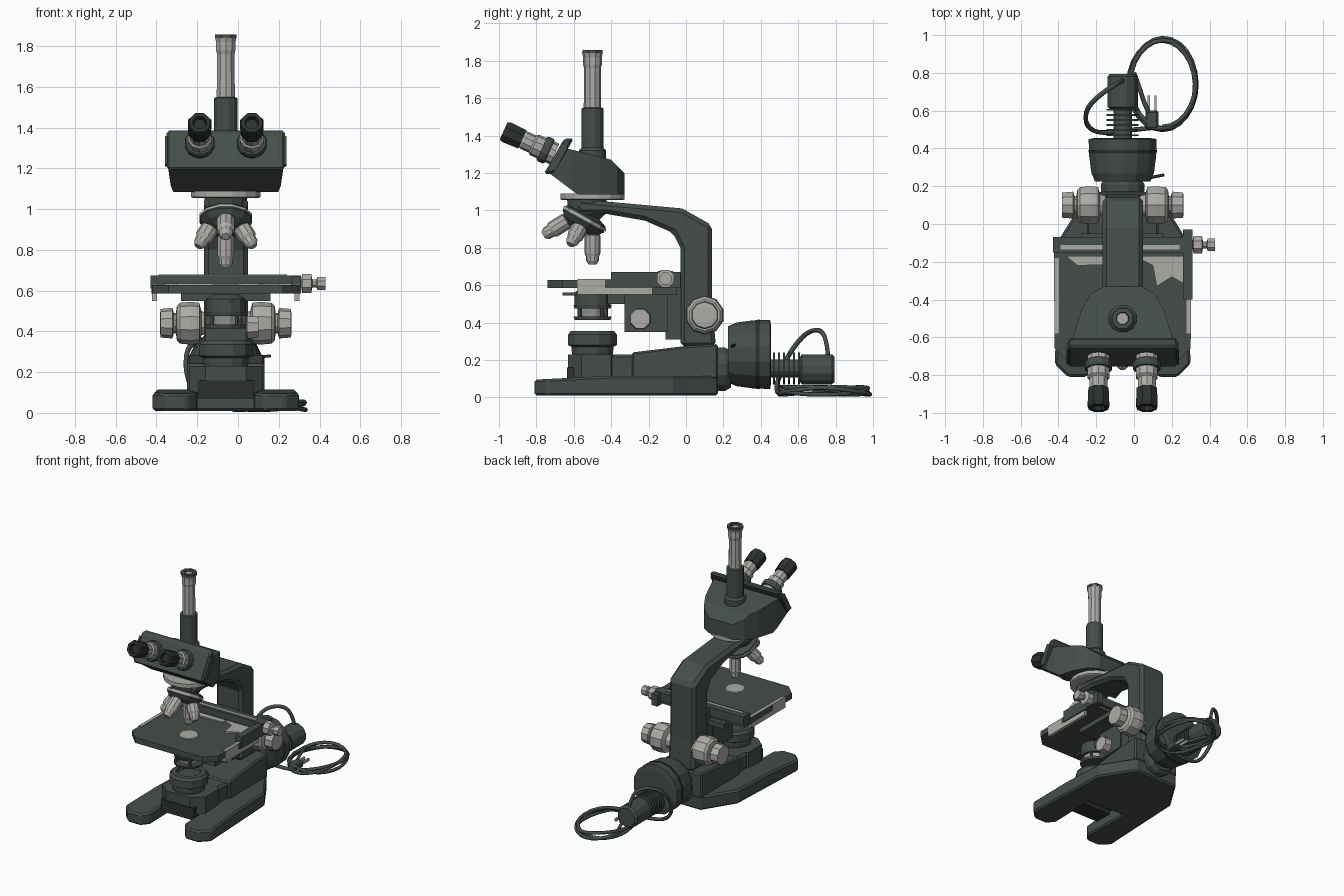
import bpy, bmesh, math
from mathutils import Vector

if "Cube" in bpy.data.objects:
    bpy.data.objects.remove(bpy.data.objects["Cube"])

CX = -0.06  # optical axis
OY = -0.5


def material(name, rgb):
    m = bpy.data.materials.new(name)
    m.use_nodes = True
    m.diffuse_color = (*rgb, 1)
    m.node_tree.nodes["Principled BSDF"].inputs["Base Color"].default_value = (*rgb, 1)
    return m


GREEN = material("dark green grey paint", (0.06, 0.076, 0.067))
SILVER = material("dull silver", (0.42, 0.41, 0.39))
BLACK = material("black rubber", (0.025, 0.03, 0.028))


def finish(name, bm, mat, bevel=0):
    bmesh.ops.recalc_face_normals(bm, faces=bm.faces)
    mesh = bpy.data.meshes.new(name)
    bm.to_mesh(mesh)
    bm.free()
    ob = bpy.data.objects.new(name, mesh)
    bpy.context.collection.objects.link(ob)
    mesh.materials.append(mat)
    if bevel:
        mod = ob.modifiers.new("bevel", "BEVEL")
        mod.width = bevel
        mod.segments = 1
        mod.limit_method = "ANGLE"
    return ob


def prism(name, pts, lo, hi, mat=GREEN, axis="z", bevel=0, cuts=()):
    """Extrude an outline along an axis; cuts are (point, normal) planes in y, z."""
    bm = bmesh.new()
    place = (lambda p, t: (p[0], p[1], t)) if axis == "z" else (lambda p, t: (t, p[0], p[1]))
    face = bm.faces.new([bm.verts.new(place(p, lo)) for p in pts])
    up = bmesh.ops.extrude_face_region(bm, geom=[face])["geom"]
    shift = Vector(place((0, 0), hi - lo))
    bmesh.ops.translate(bm, vec=shift, verts=[v for v in up if isinstance(v, bmesh.types.BMVert)])
    for co, no in cuts:
        geom = bm.verts[:] + bm.edges[:] + bm.faces[:]
        res = bmesh.ops.bisect_plane(bm, geom=geom, plane_co=(0, *co), plane_no=(0, *no), clear_outer=True)
        edges = [e for e in res["geom_cut"] if isinstance(e, bmesh.types.BMEdge)]
        bmesh.ops.edgeloop_fill(bm, edges=edges)
    return finish(name, bm, mat, bevel)


def box(name, x, y, z, mat=GREEN, bevel=0):
    return prism(name, [(x[0], y[0]), (x[1], y[0]), (x[1], y[1]), (x[0], y[1])], *z, mat, bevel=bevel)


def lathe(name, profile, origin, direction=(0, 0, 1), mat=GREEN, sides=12):
    """Turn a (radius, distance) profile about a direction."""
    bm = bmesh.new()
    rot = Vector(direction).to_track_quat("Z", "Y")
    rings = []
    for r, t in profile:
        ring = []
        for i in range(sides):
            a = math.tau * (i + 0.5) / sides
            ring.append(bm.verts.new(Vector(origin) + rot @ Vector((r * math.cos(a), r * math.sin(a), t))))
        rings.append(ring)
    for a, b in zip(rings, rings[1:]):
        for i in range(sides):
            j = (i + 1) % sides
            bm.faces.new((a[i], a[j], b[j], b[i]))
    bm.faces.new(rings[0])
    bm.faces.new(rings[-1])
    return finish(name, bm, mat)


def mirrored(half):
    """Half outline as (offset, y), mirrored about the optical axis."""
    return [(CX + x, y) for x, y in half] + [(CX - x, y) for x, y in reversed(half)]


def cord(name, pts, radius, mat=BLACK, smooth=False):
    cu = bpy.data.curves.new(name, "CURVE")
    cu.dimensions = "3D"
    cu.bevel_depth = radius
    cu.bevel_resolution = 1
    cu.resolution_u = 4
    sp = cu.splines.new("NURBS" if smooth else "POLY")
    sp.points.add(len(pts) - 1)
    for p, co in zip(sp.points, pts):
        p.co = (*co, 1)
    if smooth:
        sp.use_endpoint_u = True
        sp.order_u = 3
    cu.materials.append(mat)
    bpy.context.collection.objects.link(bpy.data.objects.new(name, cu))


# Forked foot, thinner towards the toes
prism("foot", mirrored([(0.15, -0.38), (0.14, -0.75), (0.19, -0.81), (0.29, -0.81), (0.36, -0.74),
                        (0.33, -0.07), (0.18, 0.17)]), 0.01, 0.115, bevel=0.012,
      cuts=[((-0.81, 0.095), (-0.05, 1))])
prism("rear_body", [(-0.29, 0.1), (-0.29, 0.24), (0.0, 0.275), (0.17, 0.285), (0.17, 0.1)],
      CX - 0.19, CX + 0.19, axis="x", bevel=0.01)
box("lamp_neck", (CX - 0.17, CX + 0.17), (-0.5, -0.27), (0.1, 0.23), bevel=0.015)
prism("field_pedestal", mirrored([(0.1, -0.63), (0.18, -0.56), (0.18, -0.4), (0.1, -0.36)]), 0.1, 0.23)
lathe("field_lens_housing", [(0.11, 0.22), (0.115, 0.25), (0.115, 0.27), (0.135, 0.28), (0.135, 0.335),
                             (0.12, 0.355), (0.085, 0.355), (0.08, 0.335)], (CX, OY, 0))
box("front_recess_plate", (CX - 0.135, CX + 0.135), (-0.637, -0.5), (0.07, 0.16), BLACK)

# Curved stand
prism("arm", [(0.16, 0.27), (0.14, 0.5), (0.14, 0.92), (-0.02, 1.01), (-0.57, 1.06), (-0.6, 1.02),
              (-0.56, 0.98), (-0.42, 0.98), (-0.22, 0.945), (-0.07, 0.88), (-0.03, 0.8), (-0.03, 0.27)],
      CX - 0.108, CX + 0.108, axis="x", bevel=0.022)
box("focus_slide", (CX - 0.09, CX + 0.09), (-0.11, -0.02), (0.31, 0.66))

# Focus knobs and their shafts on both sides
for s, side in ((1, "left"), (-1, "right")):
    lathe(f"{side}_focus_knob", [(0.05, 0.09), (0.06, 0.12), (0.1, 0.13), (0.105, 0.17), (0.1, 0.225), (0.085, 0.24),
                                 (0.05, 0.245), (0.05, 0.255), (0.075, 0.262), (0.07, 0.32), (0.05, 0.322)],
          (CX, 0.1, 0.44), (s, 0, 0), SILVER, 10)
lathe("condenser_knob", [(0.025, 0.06), (0.025, 0.1), (0.06, 0.105), (0.055, 0.16)],
      (CX, -0.245, 0.42), (1, 0, 0), SILVER, 8)

# Stage with its hanging carrier
prism("stage_plate", mirrored([(0.28, -0.74), (0.36, -0.66), (0.365, -0.09)]), 0.585, 0.627)
box("stage_carrier", (CX - 0.22, CX + 0.22), (-0.4, -0.05), (0.55, 0.59))
box("condenser_slide", (CX - 0.1, CX + 0.1), (-0.33, -0.1), (0.35, 0.56))
box("stage_rear_bar", (CX - 0.37, CX + 0.37), (-0.15, -0.07), (0.61, 0.675))
box("stage_side_bar", (0.26, 0.31), (-0.4, -0.03), (0.585, 0.67))
box("rear_bar_scale", (CX - 0.33, CX + 0.3), (-0.135, -0.11), (0.67, 0.68), SILVER)
for s, side in ((1, "left"), (-1, "right")):
    x = CX + s * 0.35
    box(f"{side}_stage_rail", (x - 0.012, x + 0.012), (-0.58, -0.18), (0.55, 0.632), SILVER)
prism("slide_holder", [(0.0, -0.17), (0.29, -0.17), (0.29, -0.33), (0.2, -0.28), (0.12, -0.33), (0.1, -0.22)],
      0.627, 0.636, SILVER)
prism("slide_clip", [(-0.36, -0.17), (0.02, -0.17), (0.02, -0.21), (-0.3, -0.22)], 0.627, 0.636, SILVER)
lathe("stage_opening", [(0.07, 0.627), (0.065, 0.631)], (CX, OY, 0), mat=SILVER)
lathe("stage_drive_knobs", [(0.02, 0.28), (0.02, 0.31), (0.05, 0.315), (0.05, 0.36), (0.02, 0.365),
                            (0.02, 0.385), (0.035, 0.39), (0.035, 0.43)], (0, -0.11, 0.635), (1, 0, 0), SILVER, 8)

# Condenser below the stage
lathe("condenser_top", [(0.07, 0.58), (0.1, 0.56), (0.1, 0.49), (0.08, 0.48)], (CX, OY, 0))
lathe("condenser_barrel", [(0.06, 0.42), (0.07, 0.45), (0.085, 0.49), (0.09, 0.52)], (CX, OY, 0), mat=SILVER)
for i, z in enumerate((0.415, 0.475)):
    lathe(f"condenser_ring_{i + 1}", [(0.1, z), (0.105, z + 0.018)], (CX, OY, 0))
for i, a in enumerate((0.6, 2.2, 3.9, 5.4)):
    lathe(f"condenser_post_{i + 1}", [(0.01, 0.42), (0.01, 0.5)],
          (CX + 0.09 * math.cos(a), OY + 0.09 * math.sin(a), 0), sides=6)
box("condenser_bracket", (CX - 0.07, CX + 0.07), (-0.42, -0.3), (0.5, 0.55))
box("diaphragm_lever", (CX + 0.02, CX + 0.04), (-0.66, -0.5), (0.545, 0.56))

# Tilted turret with four objectives on a cone
TILT = math.radians(29)
apex = Vector((CX, OY, 1.03))
axis = Vector((0, -math.sin(TILT), -math.cos(TILT)))
side_dir = Vector((1, 0, 0))
cross = axis.cross(side_dir)
lathe("turret_mount", [(0.11, 1.06), (0.1, 0.98), (0.06, 0.94)], (CX, -0.53, 0))
lathe("turret_disc", [(0.07, 0.05), (0.125, 0.07), (0.13, 0.1), (0.11, 0.125), (0.07, 0.15)], apex, axis)
lathe("turret_ring", [(0.133, 0.078), (0.133, 0.092)], apex, axis, SILVER)
for i, (length, r) in enumerate(((0.31, 0.045), (0.28, 0.045), (0.32, 0.042), (0.28, 0.045))):
    a = i * math.pi / 2
    d = axis * math.cos(TILT) + (cross * math.cos(a) + side_dir * math.sin(a)) * math.sin(TILT)
    lathe(f"objective_{i + 1}", [(0.036, 0.1), (0.036, 0.16), (r, 0.165), (r, length - 0.06), (0.036, length - 0.045),
                                 (0.034, length - 0.02), (0.02, length)], apex, d, SILVER, 10)

# Viewing head, cut to its wedge shape
lathe("head_flange", [(0.165, 1.055), (0.175, 1.06), (0.175, 1.09)], (CX, OY, 0), mat=SILVER, sides=16)
prism("head_body", mirrored([(0.29, -0.8), (0.27, -0.62), (0.22, -0.46), (0.17, -0.37), (0.1, -0.33)]), 1.085, 1.45,
      cuts=[((-0.4, 1.27), (0.25, 0.97)), ((-0.33, 1.2), (0.7, 0.7)),
            ((-0.7, 1.285), (-0.87, 0.5)), ((-0.58, 1.085), (-0.6, -0.8))])
prism("head_front_plate", mirrored([(0.29, -0.9), (0.29, -0.5)]), 1.195, 1.385,
      cuts=[((-0.705, 1.29), (-0.87, 0.5)), ((-0.66, 1.28), (0.87, -0.5))], bevel=0.012)
for s, side in ((1, "left"), (-1, "right")):
    prism(f"{side}_plate_wing", [(-0.745, 1.22), (-0.665, 1.36), (-0.63, 1.34), (-0.7, 1.21)],
          CX + s * 0.285, CX + s * 0.298, axis="x")
    lathe(f"{side}_head_screw", [(0.014, 0.2), (0.014, 0.222)], (CX, -0.5, 1.15), (s, 0, 0), BLACK, 8)
    # Eyepiece
    tip = Vector((CX + s * 0.128, -0.975, 1.425))
    back = Vector((0, 0.91, -0.415))
    lathe(f"{side}_eyecup", [(0.03, 0.025), (0.035, 0.0), (0.055, 0.0), (0.062, 0.02), (0.058, 0.11)],
          tip, back, BLACK, 8)
    lathe(f"{side}_eyepiece_tube", [(0.042, 0.1), (0.05, 0.12), (0.05, 0.17), (0.06, 0.18), (0.06, 0.3)],
          tip, back, SILVER, 10)
    lathe(f"{side}_eyepiece_collar", [(0.07, 0.225), (0.075, 0.235), (0.075, 0.26), (0.068, 0.27)], tip, back)

# Upright camera tube
lathe("camera_tube_base", [(0.075, 1.26), (0.075, 1.32), (0.06, 1.335), (0.06, 1.545), (0.045, 1.55)], (CX, OY, 0))
lathe("camera_tube", [(0.047, 1.54), (0.045, 1.76), (0.05, 1.78), (0.05, 1.82), (0.056, 1.845)],
      (CX, OY, 0), mat=SILVER, sides=10)
lathe("camera_tube_cap", [(0.058, 1.84), (0.058, 1.858), (0.035, 1.858), (0.03, 1.84)], (CX, OY, 0), sides=8)

# Lamp house at the back
BACK = (0, 1, 0)
lathe("lamp_flange", [(0.11, 0.16), (0.12, 0.175), (0.12, 0.21), (0.1, 0.24)], (CX, 0, 0.15), BACK)
lathe("lamp_house", [(0.15, 0.225), (0.17, 0.27), (0.182, 0.36), (0.185, 0.45), (0.15, 0.455)],
      (CX, 0, 0.23), BACK, sides=14)
lathe("lamp_house_band", [(0.183, 0.372), (0.187, 0.392)], (CX, 0, 0.23), BACK, BLACK, 14)
lathe("lamp_core", [(0.05, 0.44), (0.05, 0.64)], (CX, 0, 0.155), BACK)
for i in range(6):
    y = 0.465 + i * 0.027
    lathe(f"cooling_fin_{i + 1}", [(0.088, y), (0.088, y + 0.01)], (CX, 0, 0.155), BACK)
lathe("lamp_socket", [(0.07, 0.61), (0.083, 0.62), (0.083, 0.78), (0.07, 0.795)], (CX, 0, 0.15), BACK)
cord("lamp_clamp_screw", [(CX, 0.23, 0.25), (0.06, 0.24, 0.27), (0.16, 0.26, 0.28)], 0.008)

# Mains cord: an arch from the socket, then loose coils on the floor
cord("cord_arch", [(CX, 0.76, 0.22), (-0.08, 0.75, 0.33), (-0.16, 0.7, 0.37), (-0.25, 0.62, 0.33),
                   (-0.26, 0.53, 0.2), (-0.2, 0.48, 0.06), (-0.08, 0.49, 0.02), (0.1, 0.51, 0.02)],
     0.013, GREEN, smooth=True)
coil = []
for i in range(73):
    a = -math.pi / 2 + math.tau * i / 24
    k = 1 - 0.035 * math.cos(1.3 * i / 4)
    coil.append((0.15 + 0.175 * k * math.cos(a), 0.742 + 0.236 * k * math.sin(a),
                 0.035 + 0.02 * math.sin(i * 0.37)))
cord("cord_coils", coil, 0.012, GREEN)
cord("cord_end", [(0.0, 0.8, 0.05), (0.03, 0.72, 0.06), (0.06, 0.62, 0.05), (0.1, 0.55, 0.04)], 0.012, GREEN, smooth=True)
box("plug_body", (0.06, 0.13), (0.5, 0.6), (0.015, 0.065), bevel=0.01)
for i, x in enumerate((0.072, 0.108)):
    box(f"plug_prong_{i + 1}", (x, x + 0.012), (0.6, 0.68), (0.03, 0.05), SILVER)
